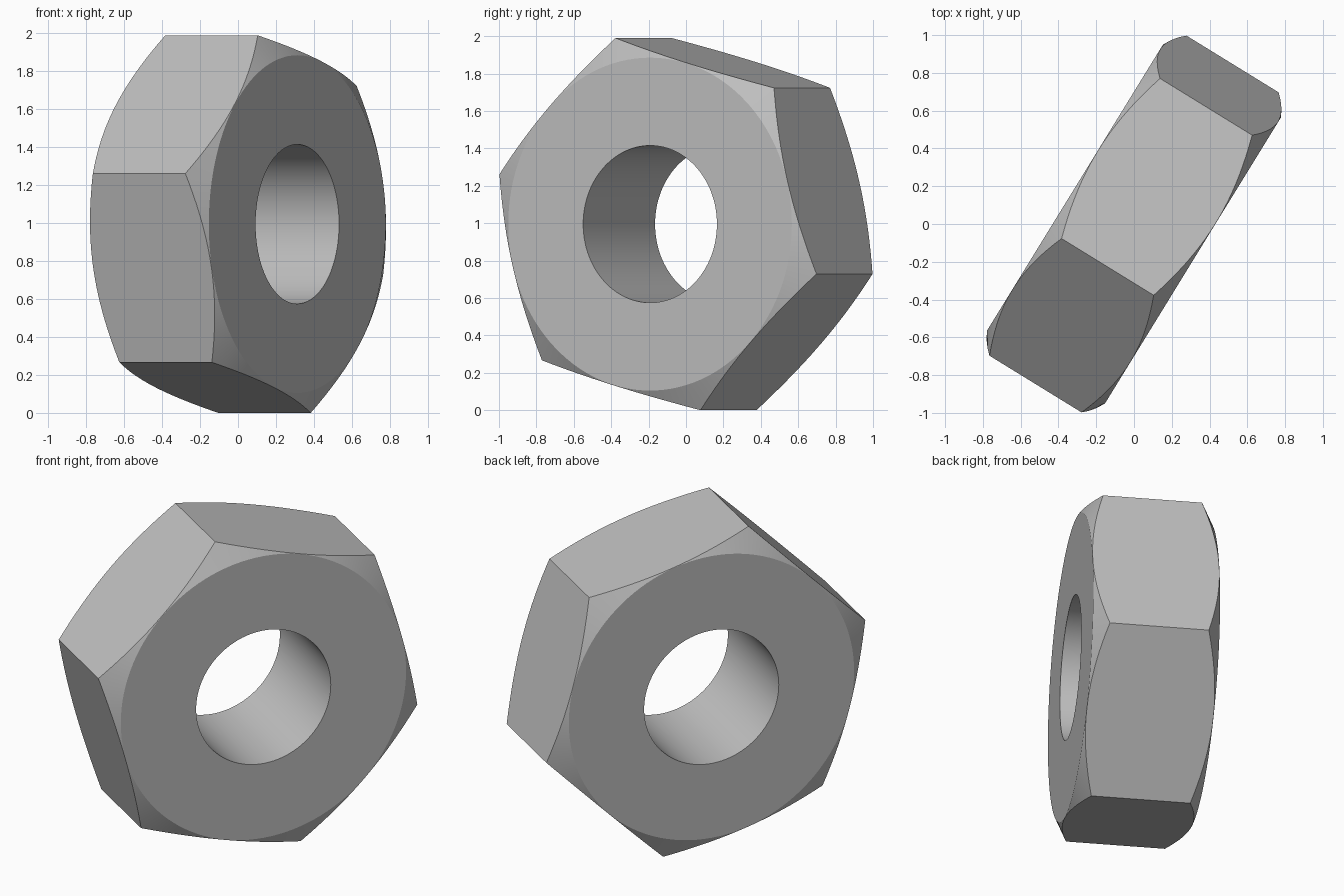
import bpy, bmesh
from math import cos, sin, tan, pi, radians

cube = bpy.data.objects.get("Cube")
if cube:
    bpy.data.objects.remove(cube, do_unlink=True)

CORNER_R = 1.03            # hexagon corner radius
APOTHEM = CORNER_R * cos(pi / 6)
FLAT_R = 0.89              # radius of the round flat face
HOLE_R = 0.42
HALF = 0.367               # half thickness
PER_SIDE = 20              # segments along each hexagon side
N = 6 * PER_SIDE
START = radians(45)        # angle of the first corner

steel = bpy.data.materials.new("grey_steel")
grey = (0.52, 0.52, 0.52, 1)
steel.use_nodes = True
steel.diffuse_color = grey
steel.node_tree.nodes["Principled BSDF"].inputs["Base Color"].default_value = grey

bm = bmesh.new()


def hex_radius(i):
    """Distance from the axis to the hexagon outline at step i."""
    return APOTHEM / cos((i % PER_SIDE) * 2 * pi / N - pi / 6)


def ring(radius, height):
    """Closed loop of vertices; radius and height are functions of the step."""
    verts = []
    for i in range(N):
        a, r = START + 2 * pi * i / N, radius(i)
        verts.append(bm.verts.new((r * cos(a), r * sin(a), height(r))))
    return verts


def bridge(a, b):
    for i in range(N):
        j = (i + 1) % N
        bm.faces.new((a[i], a[j], b[j], b[i]))


# Each end: bore edge, flat annulus, conical chamfer out to the hexagon
bores, rims = [], []
for side in (1, -1):
    bore = ring(lambda i: HOLE_R, lambda r: side * HALF)
    flat = ring(lambda i: FLAT_R, lambda r: side * HALF)
    rim = ring(hex_radius,
               lambda r: side * (HALF - (r - FLAT_R) * tan(pi / 6)))
    bridge(bore, flat)
    bridge(flat, rim)
    bores.append(bore)
    rims.append(rim)

# Bore wall
bridge(*bores)

# Six flat sides, one face each, bounded by the chamfer curves
for k in range(6):
    steps = [(k * PER_SIDE + s) % N for s in range(PER_SIDE + 1)]
    bm.faces.new([rims[0][i] for i in steps] +
                 [rims[1][i] for i in reversed(steps)])

bmesh.ops.recalc_face_normals(bm, faces=bm.faces)
mesh = bpy.data.meshes.new("hex_nut")
bm.to_mesh(mesh)
bm.free()
mesh.materials.append(steel)

# Stand the nut on a corner, turned about the vertical
nut = bpy.data.objects.new("hex_nut", mesh)
bpy.context.collection.objects.link(nut)
nut.rotation_euler = (pi / 2, 0, radians(58.4))
nut.location.z = CORNER_R * sin(radians(75))

bpy.ops.object.select_all(action="DESELECT")
nut.select_set(True)
bpy.context.view_layer.objects.active = nut
bpy.ops.object.shade_smooth_by_angle(angle=radians(25))
